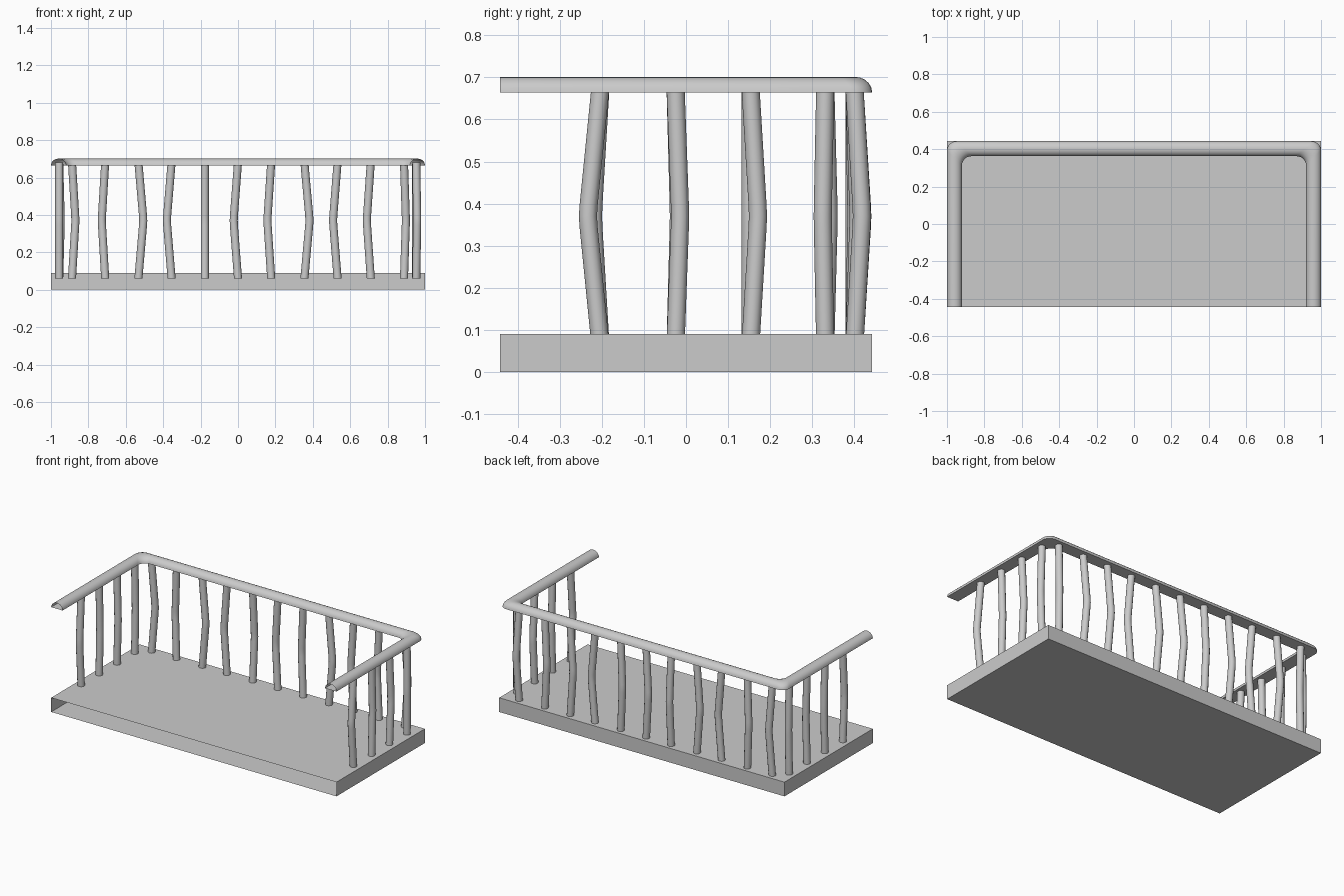
import bpy, bmesh, math

if "Cube" in bpy.data.objects:
    bpy.data.objects.remove(bpy.data.objects["Cube"])


def finish(name, bm, smooth=True, recalc=True):
    if recalc:
        bmesh.ops.recalc_face_normals(bm, faces=bm.faces)
    me = bpy.data.meshes.new(name)
    bm.to_mesh(me)
    bm.free()
    ob = bpy.data.objects.new(name, me)
    bpy.context.collection.objects.link(ob)
    if smooth:
        bpy.ops.object.select_all(action='DESELECT')
        ob.select_set(True)
        bpy.context.view_layer.objects.active = ob
        bpy.ops.object.shade_smooth_by_angle(angle=math.radians(40))
    return ob


def skin(bm, rings):
    """Bridge successive closed rings of points with quads."""
    vs = [[bm.verts.new(p) for p in r] for r in rings]
    n = len(vs[0])
    for a, b in zip(vs, vs[1:]):
        for i in range(n):
            j = (i + 1) % n
            bm.faces.new((a[i], a[j], b[j], b[i]))


# balcony slab: box left open at the front
bm = bmesh.new()
bmesh.ops.create_cube(bm, size=1)
for v in bm.verts:
    v.co = (v.co.x * 2, v.co.y * 0.885, (v.co.z + 0.5) * 0.09)
front = [f for f in bm.faces if f.normal.y < -0.9]
bmesh.ops.delete(bm, geom=front, context='FACES_ONLY')
finish("floor_slab", bm, smooth=False, recalc=False)

# handrail: half-round profile swept round a U with rounded corners, ends open
HALF, BASE, RISE, R = 0.04, 0.664, 0.037, 0.05
CX, CY, FRONT = 0.96, 0.4025, -0.4425
profile = [(HALF * math.cos(math.pi * i / 10), BASE + RISE * math.sin(math.pi * i / 10))
           for i in range(11)]


def rail_path(off):
    """Plan of the rail at a sideways offset from its centre line."""
    x, y = CX + off, CY + off
    pts = [(x, FRONT)]
    for k in range(7):
        a = math.pi / 2 * k / 6
        pts.append((x - R + R * math.cos(a), y - R + R * math.sin(a)))
    return pts + [(-px, py) for px, py in reversed(pts)]


paths = [[(x, y, z) for x, y in rail_path(off)] for off, z in profile]
bm = bmesh.new()
skin(bm, list(zip(*paths)))
finish("handrail", bm)


# balusters: round posts kinked at mid height
def baluster(name, x, y, dx, dy, r=0.0215, n=12):
    rings = []
    for z, k in ((0.06, 0), (0.345, 0.95), (0.37, 1), (0.395, 0.95), (0.68, 0)):
        rings.append([(x + dx * k + r * math.cos(2 * math.pi * i / n),
                       y + dy * k + r * math.sin(2 * math.pi * i / n), z) for i in range(n)])
    bm = bmesh.new()
    skin(bm, rings)
    finish(name, bm)


back_bends = [(0.018, 0.012), (-0.018, 0.012), (0.026, 0), (-0.025, 0.004), (0, 0.019),
              (-0.023, 0.01), (-0.02, 0.012), (0.027, 0), (-0.024, 0.005),
              (-0.021, 0.01), (0.01, 0.018)]
for i, (dx, dy) in enumerate(back_bends):
    baluster(f"back_baluster_{i}", (i - 5) * 0.1775, 0.4, dx, dy)

right_bends = [(0.005, -0.03), (0, 0.011), (0, 0.018), (0.005, -0.006)]
left_bends = [(0, -0.018), (0, 0.008), (0.008, 0), (0, 0.008)]
for side, x, bends in (("right", 0.953, right_bends), ("left", -0.956, left_bends)):
    for i, (dx, dy) in enumerate(bends):
        baluster(f"{side}_baluster_{i}", x, -0.203 + i * 0.178, dx, dy)
